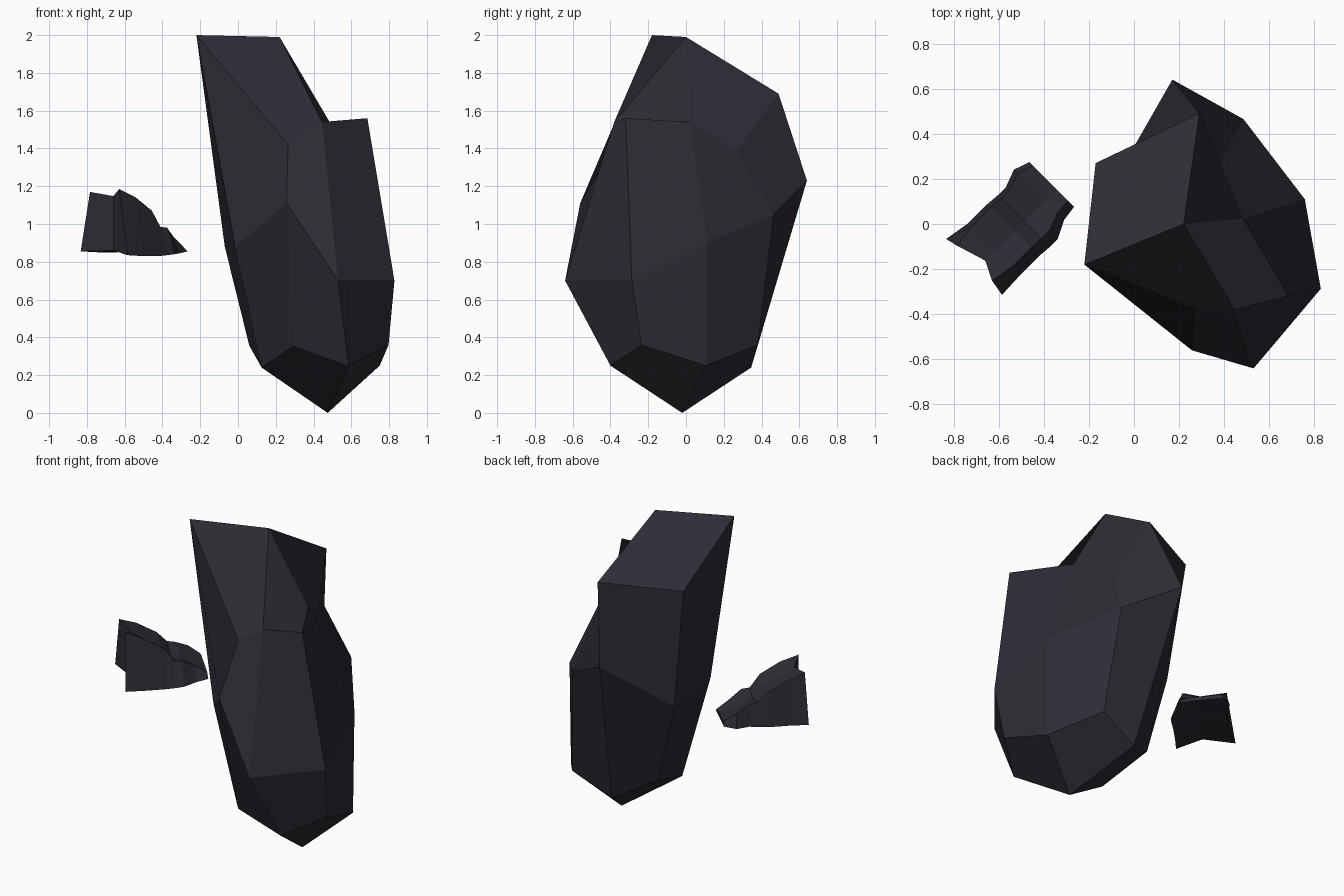
import bpy, bmesh
from mathutils import Vector

cube = bpy.data.objects.get("Cube")
if cube:
    bpy.data.objects.remove(cube, do_unlink=True)


def make_material(name, colour):
    material = bpy.data.materials.new(name)
    material.use_nodes = True
    material.diffuse_color = colour
    shader = material.node_tree.nodes["Principled BSDF"]
    shader.inputs["Base Color"].default_value = colour
    shader.inputs["Roughness"].default_value = 0.9
    return material


def finish(name, bm, material):
    """Turn a bmesh into a flat shaded object with outward normals."""
    bmesh.ops.recalc_face_normals(bm, faces=bm.faces[:])
    mesh = bpy.data.meshes.new(name)
    bm.to_mesh(mesh)
    bm.free()
    mesh.materials.append(material)
    obj = bpy.data.objects.new(name, mesh)
    bpy.context.collection.objects.link(obj)
    return obj


dark_stone = make_material("dark blue grey stone", (0.025, 0.025, 0.035, 1.0))

# Large faceted shard: named corners, grouped by level
corners = {
    # sloping crown
    "A": (-.22, -.18, 2), "D": (.22, 0, 1.99),
    "B": (-.17, .27, 1.67), "C": (.29, .49, 1.69),
    # notch and shoulder
    "K": (.265, -.375, 1.42), "M": (.445, -.38, 1.54),
    "N": (.685, -.32, 1.56), "L": (.485, .025, 1.54), "O": (.385, .27, 1.39),
    # widest ring
    "E": (.17, .64, 1.23), "F": (.485, .465, 1.05), "G": (.757, .11, .9),
    "H": (.828, -.287, .7), "I": (.53, -.64, .7), "J": (.257, -.56, 1.11),
    "Y": (-.015, -.23, .88), "Z": (-.07, .22, .88),
    # lower ring and tip
    "Q": (.585, -.4, .25), "R": (.295, -.42, .355), "S": (.125, -.14, .24),
    "T": (.06, .19, .355), "X": (.29, .345, .24), "W": (.55, .38, .36),
    "V": (.75, .105, .25), "U": (.797, -.235, .36), "P": (.475, -.02, 0),
}
# bent quads start at the corner where their fold begins
crown = "ADCB ADMK AKJY AYZB ZECB"
shoulder = "KMIJ MNHI MNLD DLOC OFEC LNHG LGFO"
sides = "YJRS JIQR IHUQ HGVU GFWV FEXW EZTX ZYST"
tip = "PVWX PXTS PSRQ PQUV"

bm = bmesh.new()
points = {key: bm.verts.new(co) for key, co in corners.items()}
for facet in " ".join((crown, shoulder, sides, tip)).split():
    bm.faces.new([points[key] for key in facet])
finish("large_shard", bm, dark_stone)

# Small loose fragment: lofted cross-sections that taper to the back
centre = Vector((-.55, -.01, 0))
along = Vector((1, 1, 0)).normalized()
across = Vector((1, -1, 0)).normalized()
# position, left and right half widths, base height, left and right top heights
sections = [
    (-.24, .16, .19, .845, 1.17, 1.185),
    (-.12, .14, .185, .84, 1.13, 1.14),
    (0, .14, .185, .84, 1.06, 1.07),
    (.06, .135, .19, .845, 1.0, .985),
    (.11, .135, .19, .85, .99, .98),
    (.19, .165, .15, .855, .95, .93),
    (.262, .14, .14, .865, .9, .88),
]

bm = bmesh.new()
rings = []
for i, (u, left, right, base, left_top, right_top) in enumerate(sections):
    tall_end = i == 0
    notch = .055 if tall_end else 0          # hollow in the tall end
    dip = .03 if i < len(sections) - 1 else 0
    middle = (left_top + right_top) / 2 - dip
    left_lean, right_lean = (.65, .6) if tall_end else (.85, .72)
    ring = [
        (u, -left, base + .01),
        (u + notch / 4, -left * left_lean, left_top),
        (u + notch, .03, middle),
        (u + notch / 4, right * right_lean, right_top),
        (u, right, base - .01),
        (u + notch, .03, base + dip / 2),
    ]
    rings.append([bm.verts.new(centre + along * a + across * b + Vector((0, 0, z)))
                  for a, b, z in ring])
for first, second in zip(rings, rings[1:]):
    for j in range(len(first)):
        k = (j + 1) % len(first)
        bm.faces.new((first[j], first[k], second[k], second[j]))
for ring in (rings[0], rings[-1]):
    bm.faces.new((ring[0], ring[1], ring[2], ring[5]))
    bm.faces.new((ring[5], ring[2], ring[3], ring[4]))
finish("small_fragment", bm, dark_stone)
